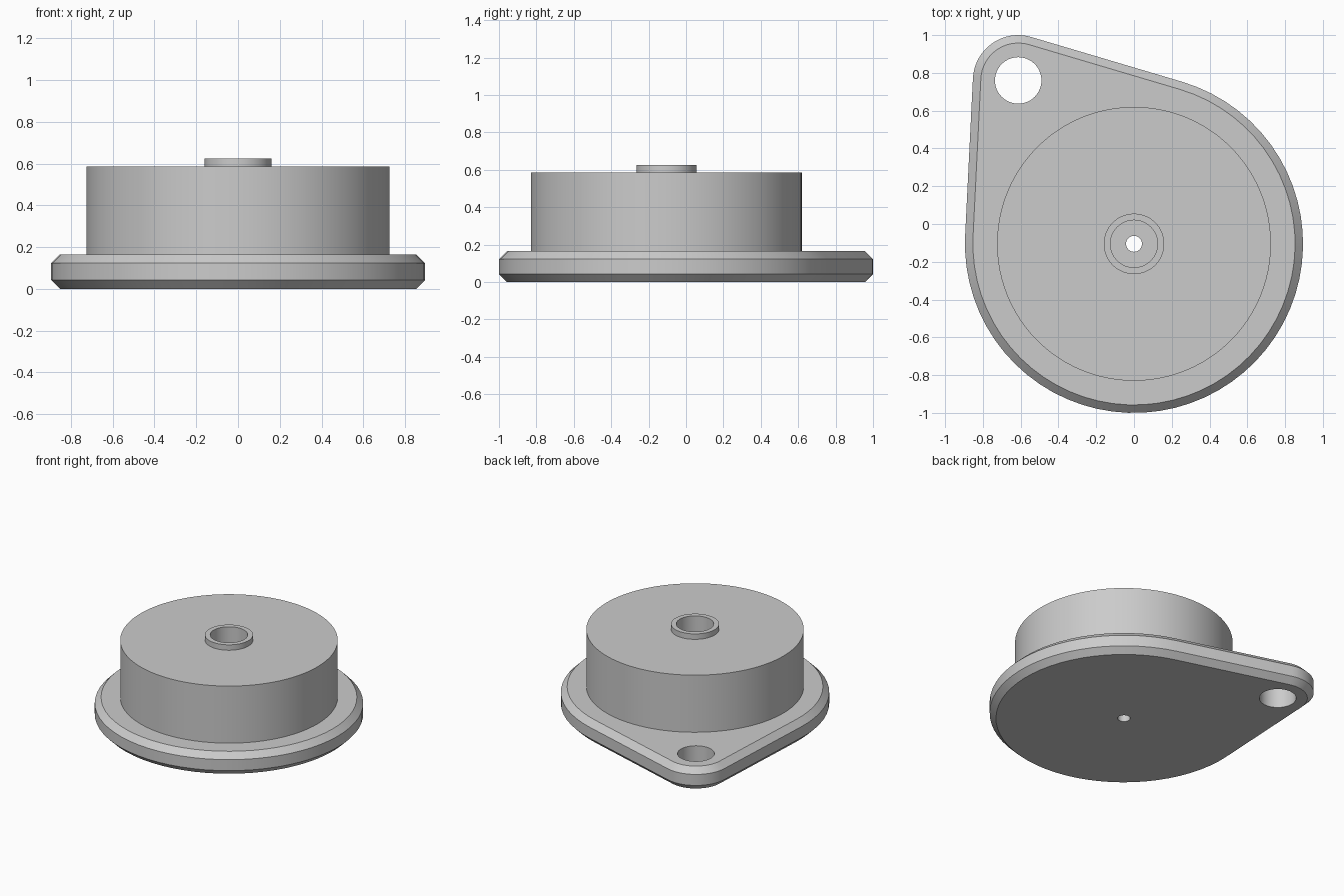
import bpy, bmesh, math
from mathutils import Vector

cube = bpy.data.objects.get("Cube")
if cube:
    bpy.data.objects.remove(cube, do_unlink=True)

GREY = (0.6, 0.6, 0.6, 1)
mat = bpy.data.materials.new("light grey")
mat.use_nodes = True
mat.diffuse_color = GREY
mat.node_tree.nodes["Principled BSDF"].inputs["Base Color"].default_value = GREY

MAIN, MAIN_R = Vector((0, -0.105)), 0.895
LUG, LUG_R, LUG_HOLE = Vector((-0.613, 0.76)), 0.24, 0.123
BORE, SHAFT = 0.125, 0.042
CHAMFER, THICK = 0.042, 0.165


def finish(name, bm):
    bmesh.ops.recalc_face_normals(bm, faces=bm.faces[:])
    mesh = bpy.data.meshes.new(name)
    bm.to_mesh(mesh)
    bm.free()
    obj = bpy.data.objects.new(name, mesh)
    bpy.context.collection.objects.link(obj)
    mesh.materials.append(mat)
    return obj


def select(obj):
    bpy.ops.object.select_all(action='DESELECT')
    obj.select_set(True)
    bpy.context.view_layer.objects.active = obj


def smooth(obj):
    select(obj)
    bpy.ops.object.shade_smooth_by_angle(angle=math.radians(30))


def bridge(bm, rings, closed=False):
    pairs = list(zip(rings, rings[1:]))
    if closed:
        pairs.append((rings[-1], rings[0]))
    for a, b in pairs:
        n = len(a)
        for i in range(n):
            j = (i + 1) % n
            bm.faces.new((a[i], a[j], b[j], b[i]))


def arc(center, radius, start, end, steps):
    return [center + radius * Vector((math.cos(t), math.sin(t)))
            for t in (start + (end - start) * i / steps for i in range(steps + 1))]


def teardrop(inset):
    """Outline around the main disc and the lug, joined by tangents."""
    d = LUG - MAIN
    aim = math.atan2(d.y, d.x)
    spread = math.acos((MAIN_R - LUG_R) / d.length)
    return (arc(LUG, LUG_R - inset, aim - spread, aim + spread, 16)
            + arc(MAIN, MAIN_R - inset, aim + spread,
                  aim - spread + math.tau, 48))


def ring(bm, center, radius, z, n=96):
    pts = arc(center, radius, 0, math.tau, n)[:-1]
    return [bm.verts.new((p.x, p.y, z)) for p in pts]


def drill(obj, center, radius):
    """Cut a vertical through hole."""
    bm = bmesh.new()
    rings = [ring(bm, center, radius, z, 64) for z in (-0.2, 0.4)]
    bridge(bm, rings)
    for r in rings:
        bm.faces.new(r)
    cutter = finish("hole_cutter", bm)
    cutter.hide_render = True
    select(obj)
    mod = obj.modifiers.new("hole", 'BOOLEAN')
    mod.operation = 'DIFFERENCE'
    mod.solver = 'EXACT'
    mod.object = cutter
    bpy.ops.object.modifier_apply(modifier=mod.name)
    bpy.data.objects.remove(cutter, do_unlink=True)


# Chamfered teardrop flange with the lug hole and the shaft hole
bm = bmesh.new()
rings = []
for inset, z in ((CHAMFER, 0), (0, CHAMFER), (0, THICK - CHAMFER), (CHAMFER, THICK)):
    rings.append([bm.verts.new((p.x, p.y, z)) for p in teardrop(inset)])
bridge(bm, rings)
bm.faces.new(rings[0])
bm.faces.new(rings[-1])
flange = finish("base_flange", bm)
drill(flange, LUG, LUG_HOLE)
drill(flange, MAIN, SHAFT)
smooth(flange)

# Drum with raised collar, counterbore and shaft hole, turned as one piece
bm = bmesh.new()
profile = [(SHAFT, THICK), (0.725, THICK), (0.725, 0.585), (0.16, 0.585),
           (0.16, 0.625), (BORE, 0.625), (BORE, 0.2), (SHAFT, 0.2)]
bridge(bm, [ring(bm, MAIN, r, z) for r, z in profile], closed=True)
smooth(finish("drum_with_collar", bm))
